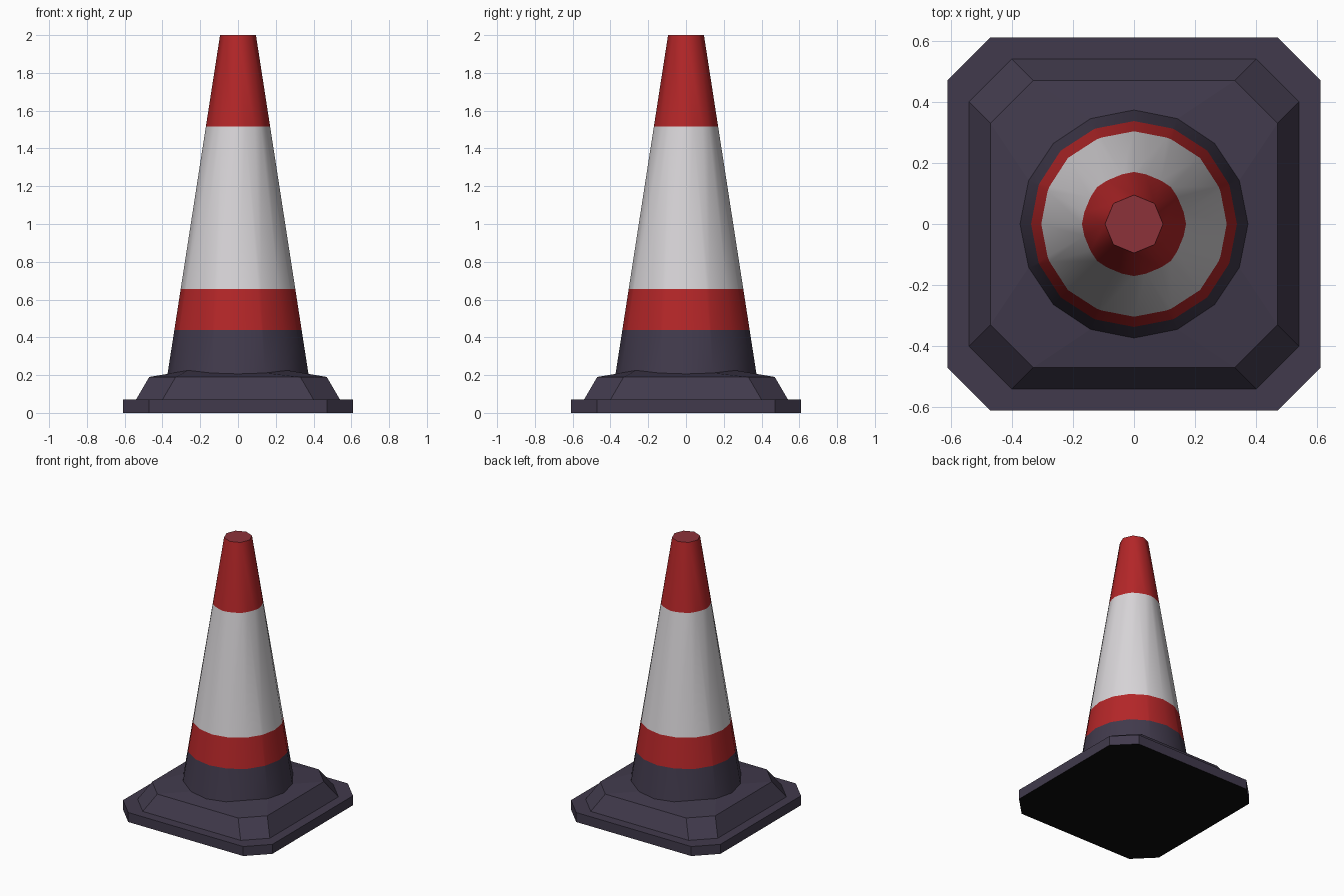
import bpy, bmesh, math

if "Cube" in bpy.data.objects:
    bpy.data.objects.remove(bpy.data.objects["Cube"])


def material(name, rgb):
    lin = [((c / 255 + 0.055) / 1.055) ** 2.4 for c in rgb]
    m = bpy.data.materials.new(name)
    m.diffuse_color = (*lin, 1)
    m.use_nodes = True
    m.node_tree.nodes["Principled BSDF"].inputs["Base Color"].default_value = m.diffuse_color
    return m


RUBBER = material("dark_rubber", (65, 58, 76))
RED = material("red", (180, 38, 40))
WHITE = material("white", (216, 213, 216))
CAP = material("dull_red_cap", (140, 50, 58))
BLACK = material("black_underside", (12, 12, 12))


def finish(bm, name, mats):
    bmesh.ops.recalc_face_normals(bm, faces=bm.faces)
    me = bpy.data.meshes.new(name)
    bm.to_mesh(me)
    bm.free()
    for m in mats:
        me.materials.append(m)
    ob = bpy.data.objects.new(name, me)
    bpy.context.collection.objects.link(ob)
    return ob


def octagon(bm, h, z, chamfer=0.14):
    # square of half-width h with chamfered corners, counter-clockwise
    pts = []
    for i in range(4):
        c, s = round(math.cos(i * math.pi / 2)), round(math.sin(i * math.pi / 2))
        for x, y in ((h, h - chamfer), (h - chamfer, h)):
            pts.append(bm.verts.new((c * x - s * y, s * x + c * y, z)))
    return pts


def foot_ring(bm, r=0.373):
    # 16-sided ring where the cone meets the sloping top of the base
    ring = []
    for k in range(16):
        a = k * math.pi / 8
        x, y = r * math.cos(a), r * math.sin(a)
        ring.append(bm.verts.new((x, y, 0.19 + 0.17 * (0.47 - max(abs(x), abs(y))))))
    return ring


# Stepped base plate
bm = bmesh.new()
rings = [octagon(bm, h, z) for h, z in ((0.61, 0), (0.61, 0.07), (0.54, 0.07), (0.47, 0.19))]
for lo, hi in zip(rings, rings[1:]):
    for j in range(8):
        n = (j + 1) % 8
        bm.faces.new((lo[j], lo[n], hi[n], hi[j]))
foot, top = foot_ring(bm), rings[-1]
for j in range(8):
    m = 2 + 2 * j
    bm.faces.new((top[j], top[(j + 1) % 8], foot[(m + 1) % 16], foot[m % 16], foot[m - 1 if m < 17 else (m - 1) % 16]))
bm.faces.new(rings[0][::-1]).material_index = 1
finish(bm, "base_plate", [RUBBER, BLACK])

# Cone: 16 sides at the foot, 8 at the tip
bm = bmesh.new()
foot = foot_ring(bm)
tip = [bm.verts.new((0.095 * math.cos(i * math.pi / 4), 0.095 * math.sin(i * math.pi / 4), 2)) for i in range(8)]
for i in range(8):
    t0, t1 = tip[i], tip[(i + 1) % 8]
    b0, b1, b2 = (foot[(2 * i + k) % 16] for k in range(3))
    for tri in ((b0, b1, t0), (b1, t1, t0), (b1, b2, t1)):
        bm.faces.new(tri)
bm.faces.new(tip)

# Colour bands cut at fixed heights
BANDS = (0.44, 0.655, 1.515)
for z in BANDS:
    bmesh.ops.bisect_plane(bm, geom=bm.verts[:] + bm.edges[:] + bm.faces[:],
                           plane_co=(0, 0, z), plane_no=(0, 0, 1))
for f in bm.faces:
    z = f.calc_center_median().z
    f.material_index = 3 if z > 1.999 else (0, 1, 2, 1)[sum(z > b for b in BANDS)]
# keep the tip cap facing up and the sides facing out
cone = finish(bm, "cone_body", [RUBBER, RED, WHITE, CAP])
bpy.context.view_layer.objects.active = cone
cone.select_set(True)
bpy.ops.object.shade_smooth_by_angle(angle=math.radians(35))
